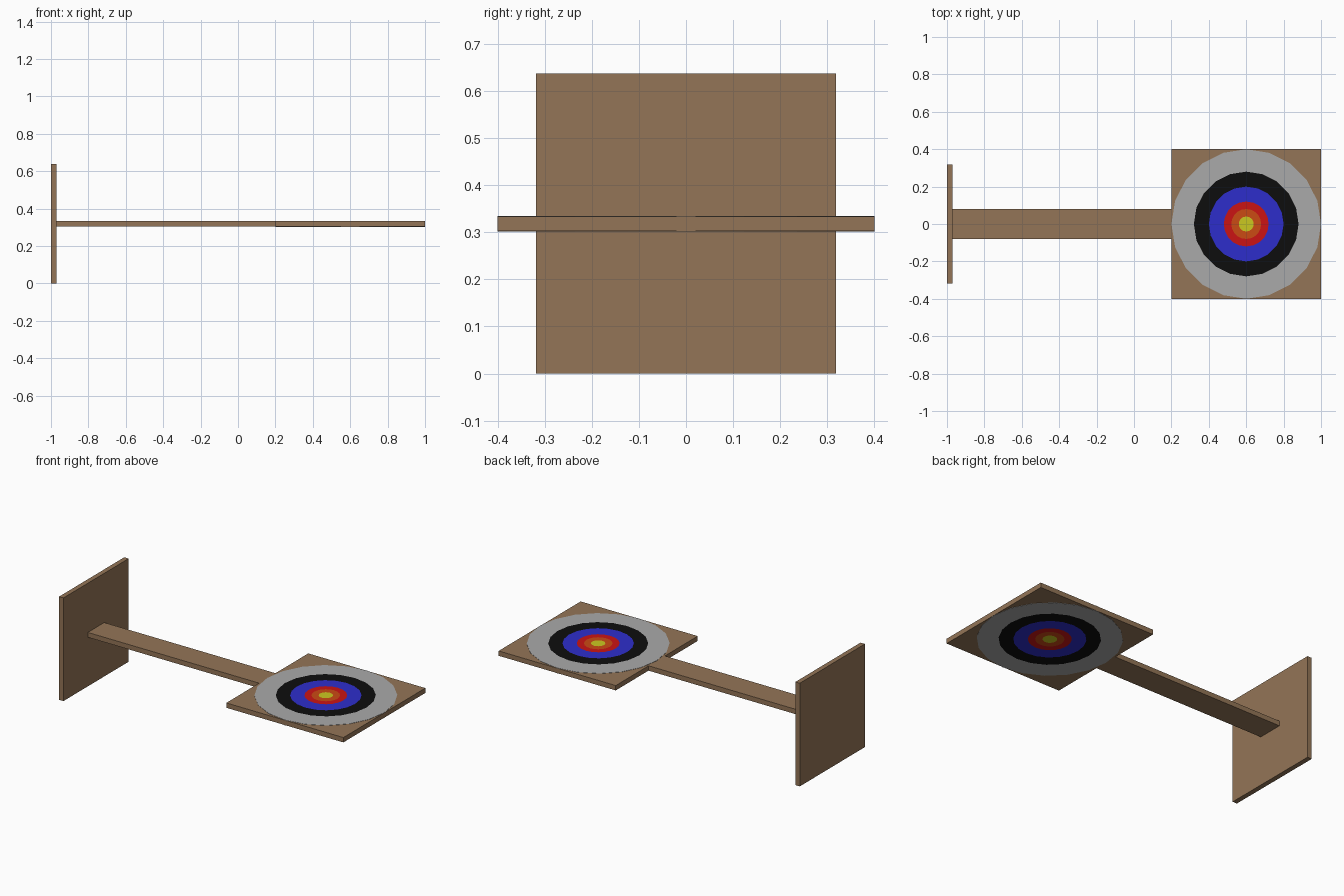
import bpy, bmesh, math

if "Cube" in bpy.data.objects:
    bpy.data.objects.remove(bpy.data.objects["Cube"])


def material(name, rgb):
    m = bpy.data.materials.new(name)
    m.diffuse_color = (*rgb, 1)
    m.use_nodes = True
    m.node_tree.nodes["Principled BSDF"].inputs["Base Color"].default_value = m.diffuse_color
    return m


def add_object(name, bm, mats):
    me = bpy.data.meshes.new(name)
    bmesh.ops.recalc_face_normals(bm, faces=bm.faces)
    bm.to_mesh(me)
    bm.free()
    for m in mats:
        me.materials.append(m)
    ob = bpy.data.objects.new(name, me)
    bpy.context.collection.objects.link(ob)
    return ob


def box(name, lo, hi, mat):
    bm = bmesh.new()
    bmesh.ops.create_cube(bm, size=1)
    for v in bm.verts:
        v.co = [(a + b) / 2 + c * (b - a) for a, b, c in zip(lo, hi, v.co)]
    return add_object(name, bm, [mat])


wood = material("wood brown", (0.295, 0.178, 0.095))
Z0, Z1 = 0.303, 0.333

# Wooden parts: end plate, connecting arm and square target board
box("end_plate", (-1, -0.318, 0), (-0.97, 0.318, 0.637), wood)
box("arm", (-0.97, -0.08, Z0), (0.2, 0.08, Z1), wood)
box("target_board", (0.2, -0.4, Z0), (1, 0.4, Z1), wood)

# Painted target: 20-sided rings, outermost first, on both faces of the board
rings = [
    (0.40, material("ring grey", (0.40, 0.40, 0.40))),
    (0.28, material("ring black", (0.004, 0.004, 0.004))),
    (0.20, material("ring blue", (0.027, 0.027, 0.60))),
    (0.12, material("ring red", (0.60, 0.007, 0.007))),
    (0.08, material("ring orange", (0.60, 0.07, 0.007))),
    (0.04, material("centre yellow", (0.60, 0.58, 0.015))),
]
SIDES = 20


def target_plate(name, z_board, z_face):
    bm = bmesh.new()

    def loop(r, z):
        return [bm.verts.new((0.6 + r * math.cos(2 * math.pi * i / SIDES),
                              r * math.sin(2 * math.pi * i / SIDES), z))
                for i in range(SIDES)]

    def bridge(a, b, mat):
        for i in range(SIDES):
            j = (i + 1) % SIDES
            bm.faces.new((a[i], a[j], b[j], b[i])).material_index = mat

    base = loop(rings[0][0], z_board)
    loops = [loop(r, z_face) for r, _ in rings]
    bm.faces.new(base)
    bridge(base, loops[0], 0)
    for k in range(len(loops) - 1):
        bridge(loops[k], loops[k + 1], k)
    bm.faces.new(loops[-1]).material_index = len(rings) - 1
    return add_object(name, bm, [m for _, m in rings])


target_plate("target_top", Z1 - 0.001, Z1 + 0.0015)
target_plate("target_bottom", Z0 + 0.001, Z0 - 0.0015)
